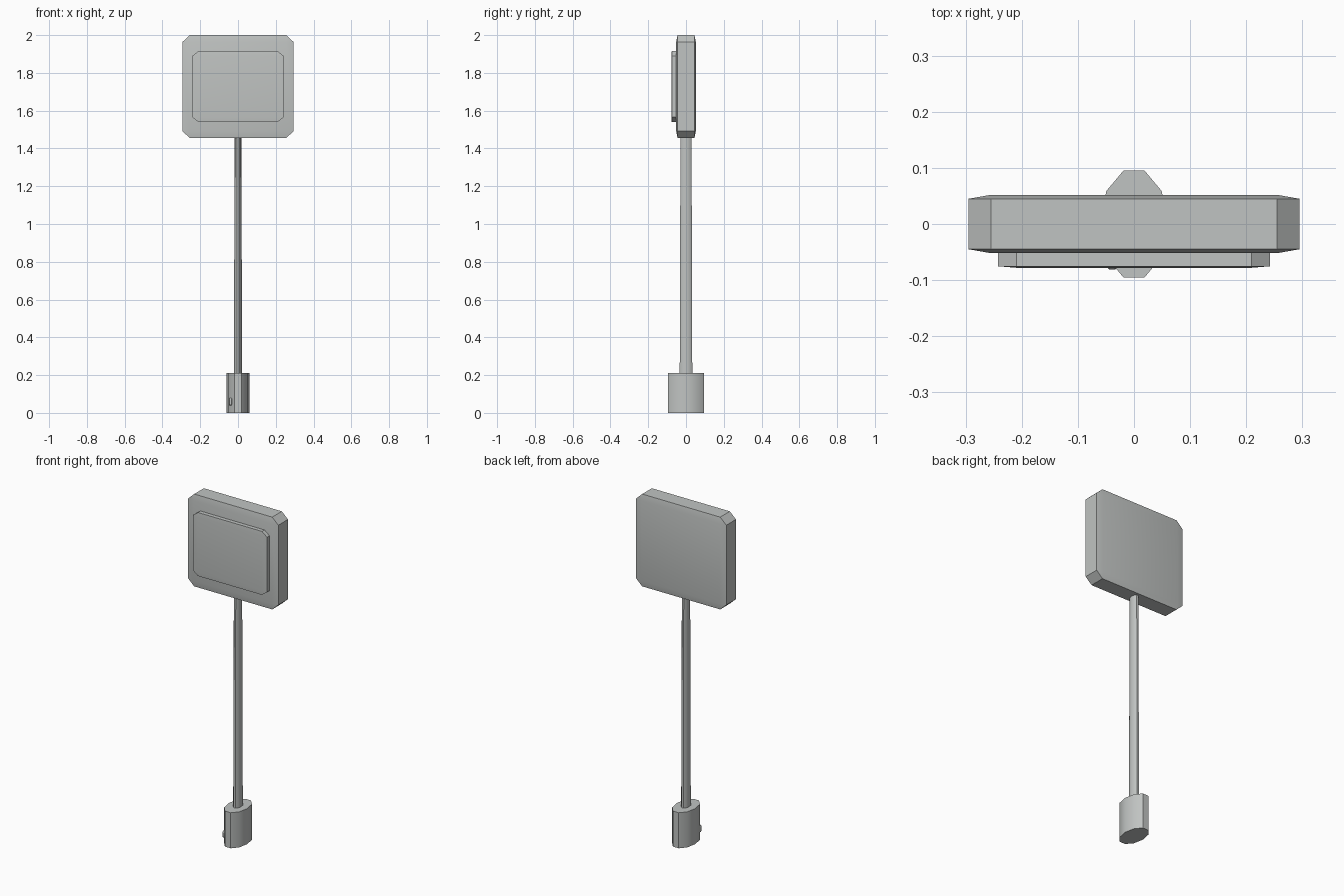
import bpy, bmesh, math
from mathutils import Vector

cube = bpy.data.objects.get("Cube")
if cube:
    bpy.data.objects.remove(cube, do_unlink=True)

# Single grey finish
grey = bpy.data.materials.new("light_grey")
grey.use_nodes = True
colour = (0.53, 0.55, 0.54, 1)
grey.diffuse_color = colour
grey.node_tree.nodes["Principled BSDF"].inputs["Base Color"].default_value = colour


def finish(name, bm):
    bmesh.ops.recalc_face_normals(bm, faces=bm.faces)
    mesh = bpy.data.meshes.new(name)
    bm.to_mesh(mesh)
    bm.free()
    mesh.materials.append(grey)
    obj = bpy.data.objects.new(name, mesh)
    bpy.context.collection.objects.link(obj)
    bpy.ops.object.select_all(action='DESELECT')
    obj.select_set(True)
    bpy.context.view_layer.objects.active = obj
    bpy.ops.object.shade_smooth_by_angle(angle=math.radians(30))
    return obj


def chamfered_box(name, centre, size, chamfer=0.068):
    """Chamfer a unit cube, then stretch it so the chamfer stretches too."""
    bm = bmesh.new()
    bmesh.ops.create_cube(bm, size=1)
    bmesh.ops.bevel(bm, geom=bm.edges[:], offset=chamfer, segments=1, affect='EDGES')
    bmesh.ops.scale(bm, vec=Vector(size), verts=bm.verts)
    bmesh.ops.translate(bm, vec=Vector(centre), verts=bm.verts)
    return finish(name, bm)


def oval_loft(name, sections, sides=10):
    """Loft ovals given as (height, x radius, y radius)."""
    bm = bmesh.new()
    rings = []
    for z, rx, ry in sections:
        angles = [math.tau * i / sides for i in range(sides)]
        rings.append([bm.verts.new((rx * math.cos(a), ry * math.sin(a), z)) for a in angles])
    for low, high in zip(rings, rings[1:]):
        for i in range(sides):
            j = (i + 1) % sides
            bm.faces.new((low[i], low[j], high[j], high[i]))
    bm.faces.new(rings[0][::-1])
    bm.faces.new(rings[-1])
    return finish(name, bm)


# Base and tapering post
oval_loft("base", [(0, 0.061, 0.1), (0.21, 0.061, 0.1)])
oval_loft("post", [(0.2, 0.021, 0.035), (1.0, 0.0195, 0.0325), (1.5, 0.018, 0.03)])

# Head with raised front plate
chamfered_box("head_panel", (0, 0, 1.7275), (0.59, 0.104, 0.545))
chamfered_box("front_plate", (0, -0.0585, 1.7275), (0.485, 0.039, 0.375))

# Small button on the base
chamfered_box("base_button", (-0.039, -0.068, 0.06), (0.018, 0.027, 0.04), 0.2)
